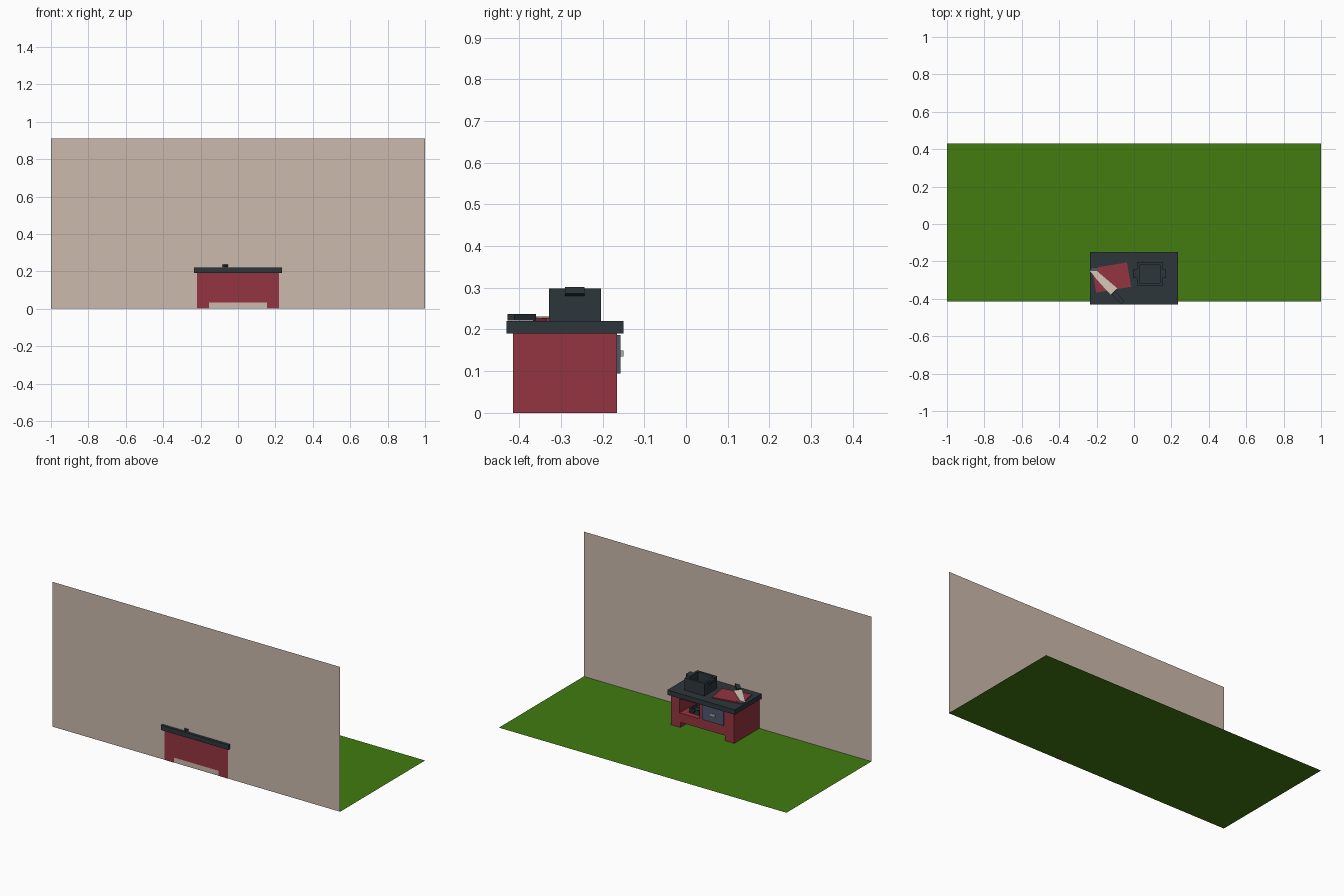
import bpy, bmesh, math
from mathutils import Vector, Matrix

if "Cube" in bpy.data.objects:
    bpy.data.objects.remove(bpy.data.objects["Cube"])


def mat(name, rgb):
    m = bpy.data.materials.new(name)
    m.diffuse_color = (*rgb, 1)
    m.use_nodes = True
    m.node_tree.nodes["Principled BSDF"].inputs["Base Color"].default_value = m.diffuse_color
    return m


RED = mat("red wood", (0.30, 0.035, 0.052))
DARK = mat("dark slate", (0.027, 0.037, 0.044))
GREEN = mat("grass green", (0.054, 0.20, 0.005))
BEIGE = mat("wall beige", (0.60, 0.49, 0.41))
GREY = mat("blue grey", (0.075, 0.095, 0.145))
BLADE = mat("pale metal", (0.68, 0.58, 0.48))
KNOB = mat("light grey", (0.42, 0.43, 0.45))


def make(name, bm, m):
    bmesh.ops.recalc_face_normals(bm, faces=bm.faces)
    me = bpy.data.meshes.new(name)
    bm.to_mesh(me)
    bm.free()
    me.materials.append(m)
    ob = bpy.data.objects.new(name, me)
    bpy.context.collection.objects.link(ob)
    return ob


def box(name, lo, hi, m, angle=0.0):
    """Box between two corners, turned about its own vertical axis."""
    lo, hi = Vector(lo), Vector(hi)
    bm = bmesh.new()
    bmesh.ops.create_cube(bm, size=1)
    bmesh.ops.scale(bm, vec=hi - lo, verts=bm.verts)
    bmesh.ops.rotate(bm, matrix=Matrix.Rotation(angle, 3, 'Z'), verts=bm.verts)
    bmesh.ops.translate(bm, vec=(lo + hi) / 2, verts=bm.verts)
    return make(name, bm, m)


def sheet(name, pts, m):
    bm = bmesh.new()
    bm.faces.new([bm.verts.new(p) for p in pts])
    return make(name, bm, m)


def prism(name, pts, z0, z1, m):
    """Outline in x, y pushed up from z0 to z1."""
    bm = bmesh.new()
    f = bm.faces.new([bm.verts.new((x, y, z0)) for x, y in pts])
    r = bmesh.ops.extrude_face_region(bm, geom=[f])
    top = [v for v in r["geom"] if isinstance(v, bmesh.types.BMVert)]
    bmesh.ops.translate(bm, vec=(0, 0, z1 - z0), verts=top)
    return make(name, bm, m)


def cut(ob, lo, hi):
    c = box(ob.name + "_cutter", lo, hi, RED)
    c.hide_render = True
    mod = ob.modifiers.new("cut", 'BOOLEAN')
    mod.operation, mod.solver, mod.object = 'DIFFERENCE', 'EXACT', c
    bpy.context.view_layer.objects.active = ob
    bpy.ops.object.modifier_apply(modifier=mod.name)
    bpy.data.objects.remove(c)


# Room sheets
W = -0.4135
sheet("ground", [(-1, W, 0), (1, W, 0), (1, 0.43, 0), (-1, 0.43, 0)], GREEN)
sheet("wall", [(-1, W, 0), (1, W, 0), (1, W, 0.91), (-1, W, 0.91)], BEIGE)

# Counter with an arch below and an open cubby facing the room
body = box("counter_body", (-0.22, -0.4145, 0), (0.22, -0.165, 0.19), RED)
cut(body, (-0.155, -0.5, -0.05), (0.155, 0, 0.032))
cut(body, (0.02, -0.39, 0.09), (0.16, 0, 0.178))
box("counter_top", (-0.235, -0.43, 0.19), (0.235, -0.15, 0.22), DARK)

# Drawer and pull
box("drawer_front", (-0.15, -0.17, 0.095), (0.0, -0.157, 0.187), GREY)
box("drawer_pull", (-0.095, -0.158, 0.135), (-0.055, -0.15, 0.15), KNOB)


def pot(name, lo, hi, wall):
    """Open square pot with walls of the given thickness."""
    ob = box(name, lo, hi, DARK)
    cut(ob, (lo[0] + wall, lo[1] + wall, lo[2] + 0.01),
        (hi[0] - wall, hi[1] - wall, hi[2] + 0.05))
    return ob


# Pot on the counter with two side grips
pot("pot", (0.015, -0.329, 0.22), (0.152, -0.204, 0.298), 0.014)
for side, name in ((-1, "left"), (1, "right")):
    x = 0.0835 + side * 0.077
    grip = box("pot_grip_" + name, (x - 0.011, -0.29, 0.28), (x + 0.011, -0.243, 0.296), DARK)
    for v in grip.data.vertices:  # grips rise outwards
        if (v.co.x - x) * side > 0:
            v.co.z += 0.006

# Small pan stored in the cubby
pot("stored_pan", (0.05, -0.27, 0.09), (0.12, -0.2, 0.118), 0.008)
box("stored_pan_handle", (0.075, -0.2, 0.106), (0.09, -0.172, 0.115), DARK)

# Chopping board
box("chopping_board", (-0.2145, -0.352, 0.22), (-0.0255, -0.220, 0.227), RED,
    math.radians(9.5))

# Knife: blade, ground edge and handle
prism("knife_blade", [(-0.238, -0.252), (-0.200, -0.250), (-0.088, -0.345),
                      (-0.125, -0.380)], 0.227, 0.231, BLADE)
prism("knife_tip", [(-0.238, -0.252), (-0.225, -0.228), (-0.185, -0.236),
                    (-0.200, -0.250)], 0.227, 0.230, GREY)
box("knife_handle", (-0.121, -0.406, 0.222), (-0.049, -0.382, 0.237), DARK,
    math.radians(-46))
